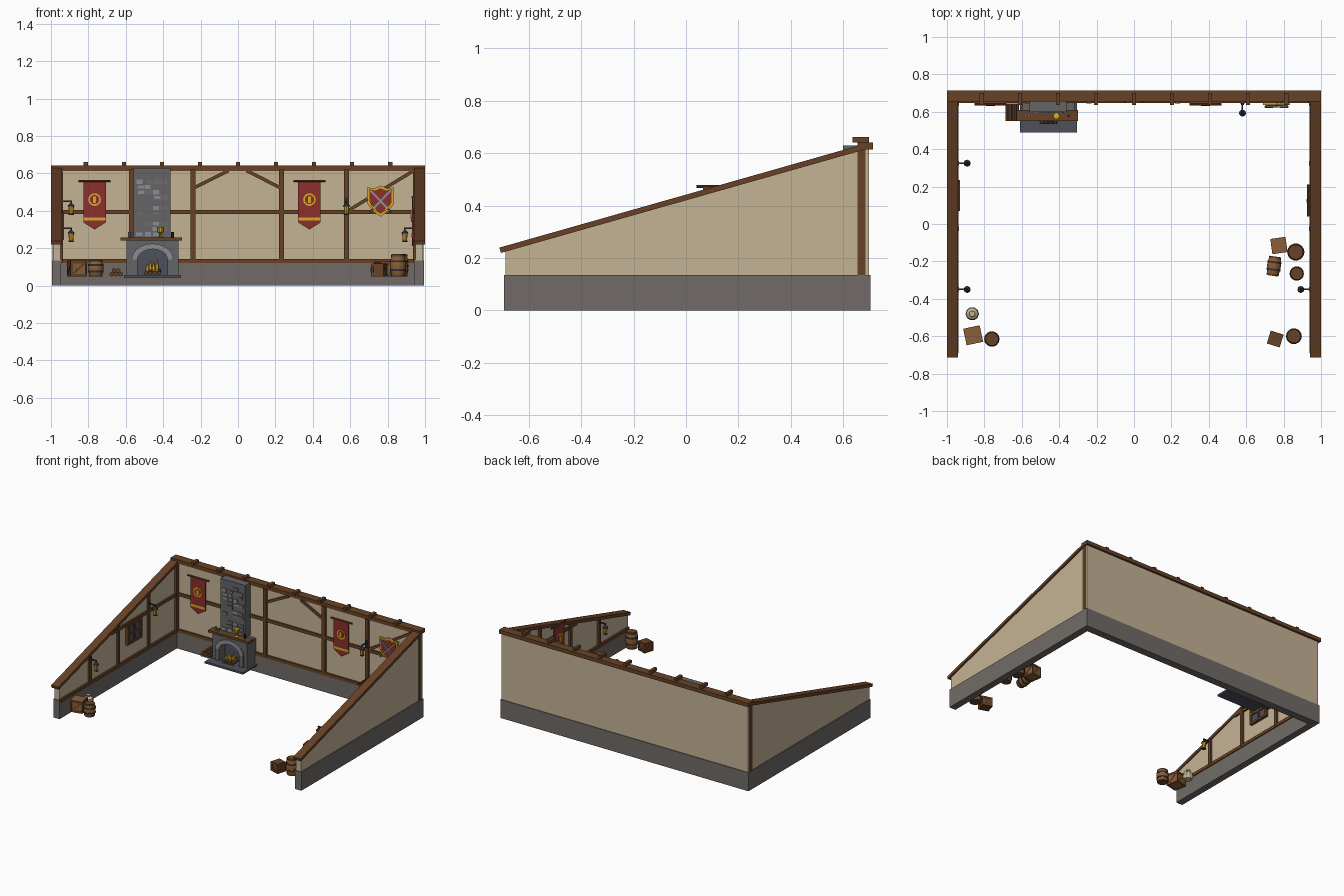
import bpy, bmesh, math, random
from mathutils import Matrix, Vector

random.seed(4)
I = Matrix.Identity(4)
T = Matrix.Translation


def R(deg, axis):
    return Matrix.Rotation(math.radians(deg), 4, axis)


def colour(name, *rgb):
    m = bpy.data.materials.new(name)
    m.diffuse_color = [(c / 255) ** 2.2 for c in rgb] + [1]
    return m


PLASTER = colour("plaster", 196, 178, 148)
TIMBER = colour("dark_timber", 103, 68, 43)
WOOD = colour("light_wood", 136, 96, 58)
BASE = colour("base_stone", 112, 107, 103)
STONE = colour("chimney_stone", 101, 101, 103)
PALE = colour("pale_stone", 138, 139, 143)
IRON = colour("iron", 48, 50, 56)
SLATE = colour("slate", 78, 82, 93)
RED = colour("red_cloth", 138, 51, 48)
GOLD = colour("gold", 216, 166, 48)


def finish(name, bm, mat, M=I):
    bmesh.ops.recalc_face_normals(bm, faces=bm.faces)
    me = bpy.data.meshes.new(name)
    bm.to_mesh(me)
    bm.free()
    me.transform(M)
    me.materials.append(mat)
    ob = bpy.data.objects.new(name, me)
    bpy.context.collection.objects.link(ob)
    return ob


def box(name, x0, x1, y0, y1, z0, z1, mat, M=I):
    bm = bmesh.new()
    bmesh.ops.create_cube(bm, size=1, matrix=T(((x0 + x1) / 2, (y0 + y1) / 2, (z0 + z1) / 2))
                          @ Matrix.Diagonal((x1 - x0, y1 - y0, z1 - z0, 1)))
    return finish(name, bm, mat, M)


def plate(name, pts, y0, y1, mat, M=I):
    """Outline in x,z extruded from y0 to y1."""
    bm = bmesh.new()
    f = bm.faces.new([bm.verts.new((x, y0, z)) for x, z in pts])
    g = bmesh.ops.extrude_face_region(bm, geom=[f])
    bmesh.ops.translate(bm, vec=(0, y1 - y0, 0),
                        verts=[v for v in g["geom"] if isinstance(v, bmesh.types.BMVert)])
    return finish(name, bm, mat, M)


def bar(name, a, b, w, y0, y1, mat, M=I):
    """Straight beam between two x,z points."""
    a, b = Vector(a), Vector(b)
    n = (b - a).normalized().orthogonal() * w / 2
    return plate(name, [a + n, b + n, b - n, a - n], y0, y1, mat, M)


def lathe(name, rings, n, mat, M=I):
    """Stack of (radius, z) rings, closed at both ends."""
    bm = bmesh.new()
    L = [[bm.verts.new((r * math.cos(i * math.tau / n), r * math.sin(i * math.tau / n), z))
          for i in range(n)] for r, z in rings]
    for a, b in zip(L, L[1:]):
        for i in range(n):
            bm.faces.new((a[i], a[(i + 1) % n], b[(i + 1) % n], b[i]))
    bm.faces.new(L[0])
    bm.faces.new(L[-1])
    return finish(name, bm, mat, M)


def disc(x, z, r, n=16):
    return [(x + r * math.cos(i * math.tau / n), z + r * math.sin(i * math.tau / n)) for i in range(n)]


def roof(y):
    return 0.222 + (y + 0.7) * 0.284


# Back wall
box("back_base", -0.995, 0.995, 0.65, 0.705, 0, 0.134, BASE)
box("back_plaster", -0.985, 0.985, 0.66, 0.70, 0.134, 0.62, PLASTER)
box("ridge_beam", -1, 1, 0.655, 0.715, 0.614, 0.641, TIMBER)
for i in range(9):
    x = (i - 4) * 0.2035
    box("rafter_stub", x - 0.011, x + 0.011, 0.637, 0.70, 0.641, 0.662, TIMBER)
for x in (-0.57, -0.24, 0.233, 0.58):
    box("back_post", x - 0.013, x + 0.013, 0.645, 0.665, 0.13, 0.62, TIMBER)
for z in (0.131, 0.394):
    box("back_rail", -0.945, 0.945, 0.648, 0.665, z - 0.011, z + 0.011, TIMBER)
for a, b in (((-0.24, 0.52), (-0.05, 0.615)), ((0.233, 0.52), (0.045, 0.615)), ((0.58, 0.395), (0.935, 0.612))):
    bar("back_brace", a, b, 0.018, 0.648, 0.665, TIMBER)

# Side walls: turned so that local x runs along y and local -y is the inside
LEFT = Matrix(((0, -1, 0, 0), (1, 0, 0, 0), (0, 0, 1, 0), (0, 0, 0, 1)))
RIGHT = Matrix(((0, 1, 0, 0), (1, 0, 0, 0), (0, 0, 1, 0), (0, 0, 0, 1)))
for side in (LEFT, RIGHT):
    box("side_base", -0.695, 0.70, 0.945, 0.995, 0, 0.134, BASE, side)
    plate("side_plaster", [(-0.69, 0.134), (0.70, 0.134), (0.70, roof(0.70)), (-0.69, roof(-0.69))],
          0.95, 0.988, PLASTER, side)
    bar("slope_beam", (-0.71, roof(-0.71) + 0.01), (0.70, roof(0.70) + 0.01), 0.021, 0.942, 1, TIMBER, side)
    for y in (-0.35, -0.025, 0.325):
        box("side_post", y - 0.012, y + 0.012, 0.936, 0.955, 0.134, roof(y) + 0.005, TIMBER, side)
    box("corner_post_inner", 0.63, 0.66, 0.936, 0.955, 0.134, 0.61, TIMBER, side)
    box("corner_post_outer", 0.655, 0.685, 0.97, 0.992, 0.134, 0.615, TIMBER, side)
    box("side_sill", -0.69, 0.66, 0.938, 0.955, 0.12, 0.142, TIMBER, side)
    box("side_rail", -0.10, 0.66, 0.939, 0.955, 0.383, 0.405, TIMBER, side)

# Window on the left wall
box("window_glass", 0.08, 0.225, 0.938, 0.955, 0.255, 0.38, SLATE, LEFT)
for x in (0.078, 0.152, 0.227):
    box("window_upright", x - 0.008, x + 0.008, 0.93, 0.955, 0.25, 0.385, TIMBER, LEFT)
for z in (0.252, 0.318, 0.383):
    box("window_crossbar", 0.07, 0.235, 0.93, 0.955, z - 0.008, z + 0.008, TIMBER, LEFT)


# Banners
def banner(M):
    lathe("banner_rod", [(0.006, -0.085), (0.006, 0.085)], 8, TIMBER, M @ R(90, 'Y'))
    plate("banner_cloth", [(-0.06, 0), (0.06, 0), (0.06, -0.222), (0, -0.26), (-0.06, -0.222)],
          -0.003, 0.003, RED, M)
    box("banner_stripe", -0.06, 0.06, -0.006, -0.002, -0.213, -0.195, GOLD, M)
    for r, y, m in ((0.034, -0.006, GOLD), (0.025, -0.008, RED)):
        plate("banner_emblem", disc(0, -0.1, r), y, -0.002, m, M)
    box("banner_mark", -0.009, 0.009, -0.01, -0.002, -0.117, -0.083, GOLD, M)


banner(T((-0.767, 0.64, 0.56)))
banner(T((0.382, 0.64, 0.56)))
banner(T((0.932, 0.125, 0.473)) @ R(-90, 'Z'))


# Shield with crossed swords
def shield(s):
    return [(0.762 + x * s, 0.458 + z * s) for x, z in
            ((-0.073, 0.068), (-0.035, 0.062), (0, 0.077), (0.035, 0.062), (0.073, 0.068),
             (0.07, -0.02), (0.045, -0.058), (0, -0.09), (-0.045, -0.058), (-0.07, -0.02))]


plate("shield_rim", shield(1), 0.635, 0.65, GOLD)
plate("shield_field", shield(0.82), 0.63, 0.64, RED)
for s in (-1, 1):
    bar("sword_blade", (0.762 + s * 0.06, 0.515), (0.762 - s * 0.035, 0.415), 0.011, 0.622, 0.632, PALE)
    bar("sword_grip", (0.762 - s * 0.035, 0.415), (0.762 - s * 0.058, 0.391), 0.011, 0.621, 0.633, TIMBER)
    bar("sword_guard", (0.762 - s * 0.05, 0.43), (0.762 - s * 0.022, 0.403), 0.009, 0.62, 0.634, GOLD)


# Wall lanterns: local -y points away from the wall
def lantern(M):
    box("lantern_mount", -0.009, 0.009, -0.006, 0.008, -0.02, 0.035, IRON, M)
    box("lantern_arm", -0.004, 0.004, -0.055, 0.002, 0.012, 0.02, IRON, M)
    P = M @ T((0, -0.05, 0))
    lathe("lantern_cap", [(0.019, -0.012), (0.017, -0.006), (0.005, 0.006), (0.003, 0.016)], 8, IRON, P)
    lathe("lantern_glass", [(0.011, -0.05), (0.015, -0.012)], 8, GOLD, P)
    lathe("lantern_foot", [(0.015, -0.057), (0.013, -0.05)], 8, IRON, P)


lantern(T((-0.942, 0.325, 0.435)) @ R(90, 'Z'))
lantern(T((-0.942, -0.35, 0.29)) @ R(90, 'Z'))
lantern(T((0.942, -0.35, 0.29)) @ R(-90, 'Z'))
lantern(T((0.58, 0.643, 0.435)))

# Fireplace: hearth, arched body, mantel, chimney
CX = -0.457
box("hearth", CX - 0.153, CX + 0.153, 0.49, 0.66, 0.042, 0.056, SLATE)


def arch(rx, rz, z0=0.14, n=10):
    return [(CX + rx * math.cos(math.pi * i / n), z0 + rz * math.sin(math.pi * i / n)) for i in range(n + 1)]


inner = arch(0.08, 0.055)
plate("fireplace_body", [(CX - 0.138, 0.05), (CX - 0.138, 0.24), (CX + 0.138, 0.24), (CX + 0.138, 0.05),
                         (CX + 0.08, 0.05)] + inner + [(CX - 0.08, 0.05)], 0.56, 0.66, STONE)
plate("arch_stones", arch(0.112, 0.085) + inner[::-1], 0.55, 0.57, PALE)
for s in (-1, 1):
    box("arch_jamb", CX + s * 0.096 - 0.016, CX + s * 0.096 + 0.016, 0.552, 0.57, 0.056, 0.14, STONE)
box("firebox_back", CX - 0.09, CX + 0.09, 0.62, 0.64, 0.05, 0.2, SLATE)
box("mantel", CX - 0.17, CX + 0.157, 0.55, 0.61, 0.24, 0.256, TIMBER)
box("chimney", -0.56, -0.362, 0.60, 0.66, 0.25, 0.63, STONE)
for row in range(12):
    for col in range(4):
        if random.random() < 0.5:
            x, z = -0.53 + col * 0.043 + random.uniform(0, 0.012), 0.275 + row * 0.028
            w, h = random.uniform(0.014, 0.022), random.uniform(0.008, 0.013)
            box("chimney_facing_stone", x - w, x + w, 0.593, 0.602, z - h, z + h, random.choice((PALE, STONE, BASE)))

# Fire
for i in range(4):
    lathe("fire_log", [(0.011, 0), (0.011, 0.085)], 8, TIMBER,
          T((CX - 0.035 + i * 0.023, 0.535, 0.068)) @ R(-90 + 8 * (i % 2), 'X'))
for dx, dy, h in ((-0.028, 0, 0.05), (-0.012, 0.012, 0.068), (0.006, -0.004, 0.058), (0.024, 0.008, 0.072)):
    lathe("flame", [(0.006, 0), (0.012, h * 0.35), (0.001, h)], 6, GOLD, T((CX + dx, 0.56 + dy, 0.07)))

# Mantel ornaments
lathe("goblet", [(0.013, 0), (0.004, 0.008), (0.004, 0.022), (0.016, 0.032), (0.017, 0.055)], 10, GOLD,
      T((-0.415, 0.578, 0.256)))
for x, h, m in ((-0.58, 0.03, PALE), (-0.562, 0.022, PALE), (-0.35, 0.032, IRON)):
    lathe("candle", [(0.007, 0), (0.007, h)], 8, m, T((x, 0.578, 0.256)))

# Stacked firewood
for x, z in ((-0.675, 0.061), (-0.651, 0.061), (-0.627, 0.061), (-0.663, 0.081), (-0.639, 0.081)):
    lathe("firewood_log", [(0.012, 0), (0.012, 0.095)], 8, TIMBER, T((x, 0.645, z)) @ R(90, 'X'))


# Barrels
def barrel(M, r, h):
    def rad(t):
        return r * (0.8 + 0.2 * math.sin(math.pi * t))
    lathe("barrel_body", [(rad(i / 6), h * i / 6) for i in range(7)], 14, WOOD, M)
    lathe("barrel_lid", [(r * 0.72, h - 0.001), (r * 0.72, h + 0.003)], 14, TIMBER, M)
    for t in (0.04, 0.3, 0.7, 0.96):
        lathe("barrel_hoop", [(rad(t) + 0.002, h * t - 0.005), (rad(t) + 0.002, h * t + 0.005)], 14,
              TIMBER if t in (0.04, 0.96) else IRON, M)


for x, y, r, h in ((-0.76, -0.615, 0.041, 0.085), (0.865, -0.15, 0.046, 0.115),
                   (0.87, -0.265, 0.038, 0.08), (0.855, -0.60, 0.042, 0.115)):
    barrel(T((x, y, 0.05)), r, h)
barrel(T((0.755, -0.175, 0.087)) @ R(-8, 'Z') @ R(90, 'X'), 0.037, 0.1)


# Crates
def crate(x, y, s, h, turn, mat):
    for k in range(4):
        M = T((x, y, 0.05)) @ R(turn + 90 * k, 'Z')
        for z in (0, h - 0.013):
            box("crate_rail", -s, s, -s - 0.003, -s + 0.004, z, z + 0.013, TIMBER, M)
        box("crate_stile", -s - 0.003, -s + 0.01, -s - 0.003, -s + 0.004, 0, h, TIMBER, M)
        bar("crate_brace", (-s + 0.008, 0.01), (s - 0.008, h - 0.01), 0.01, -s - 0.002, -s + 0.004, TIMBER, M)
    box("crate_body", -s, s, -s, s, 0.002, h + 0.002, mat, T((x, y, 0.05)) @ R(turn, 'Z'))


crate(-0.86, -0.595, 0.042, 0.082, 12, WOOD)
crate(0.775, -0.115, 0.038, 0.078, 8, WOOD)
crate(0.755, -0.615, 0.033, 0.066, -17, TIMBER)

# Sack
lathe("sack", [(0.028, 0), (0.036, 0.02), (0.032, 0.045), (0.012, 0.06), (0.016, 0.07)], 10, PLASTER,
      T((-0.865, -0.48, 0.05)))
lathe("sack_tie", [(0.014, 0.057), (0.014, 0.062)], 10, TIMBER, T((-0.865, -0.48, 0.05)))
